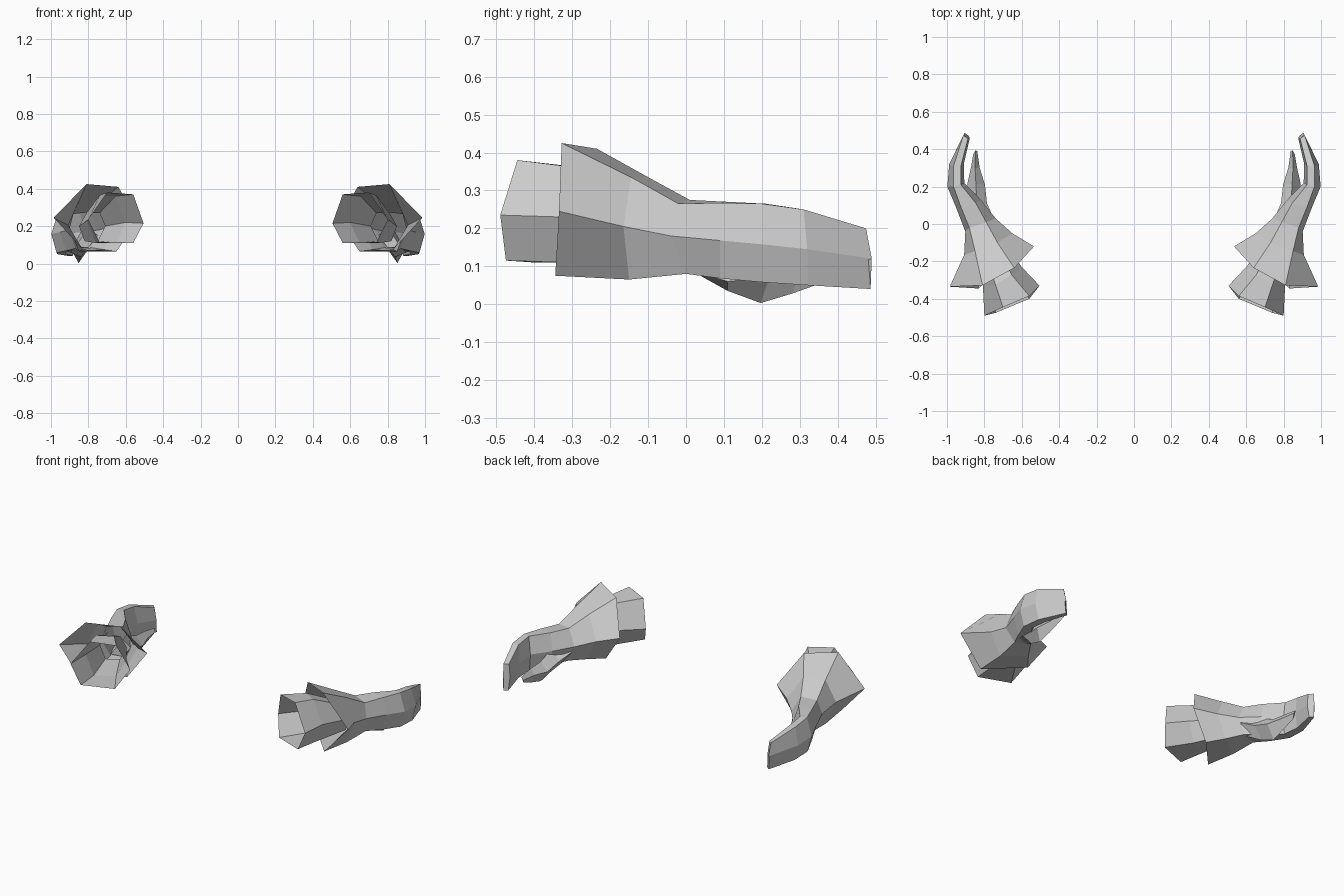
import bpy, bmesh


def loft(name, rings, cap_start=False, cap_end=False):
    """Skin equal-sided rings into a tube, mirrored to make the left/right pair."""
    bm = bmesh.new()
    loops = [[bm.verts.new(p) for p in ring] for ring in rings]
    n = len(loops[0])
    for a, b in zip(loops, loops[1:]):
        for i in range(n):
            j = (i + 1) % n
            bm.faces.new((a[i], a[j], b[j], b[i]))
    if cap_start:
        bm.faces.new(loops[0])
    if cap_end:
        bm.faces.new(loops[-1])
    bmesh.ops.recalc_face_normals(bm, faces=bm.faces[:])
    me = bpy.data.meshes.new(name)
    bm.to_mesh(me)
    bm.free()
    ob = bpy.data.objects.new(name, me)
    bpy.context.collection.objects.link(ob)
    ob.modifiers.new("Mirror", 'MIRROR').use_mirror_merge = False
    return ob


# Ring order: outer, outer top, inner top, inner, inner bottom, outer bottom
wrist = [(.902, -.04, .18), (.88, -.02, .265), (.79, .01, .275),
         (.74, .03, .18), (.78, .03, .085), (.87, 0, .08)]

# Flared glove cuff, open at the rear
cuff_rim = [(.985, -.335, .245), (.81, -.328, .425), (.64, -.235, .41),
            (.535, -.12, .23), (.65, -.15, .065), (.83, -.345, .075)]
cuff_mid = [(.908, -.165, .205), (.85, -.145, .335), (.73, -.10, .335),
            (.65, -.05, .205), (.72, -.06, .075), (.85, -.15, .065)]
loft("glove_cuff", [cuff_rim, cuff_mid, wrist])

# Palm and joined fingers, curling inwards at the tip
palm = [(.952, .09, .168), (.925, .09, .267), (.845, .11, .27),
        (.82, .13, .17), (.845, .12, .07), (.92, .09, .068)]
knuckles = [(.998, .2, .158), (.965, .2, .265), (.925, .21, .265),
            (.907, .22, .16), (.92, .21, .06), (.97, .2, .058)]
fingers = [(.988, .32, .145), (.965, .31, .25), (.925, .31, .25),
           (.91, .32, .145), (.92, .32, .05), (.965, .32, .05)]
tips = [(.905, .49, .12), (.912, .475, .2), (.888, .455, .198),
        (.878, .46, .12), (.883, .47, .042), (.905, .487, .04)]
loft("mitten_hand", [wrist, palm, knuckles, fingers, tips], cap_end=True)

# Thumb under the palm: four-sided, tapering forwards
thumb = [
    [(.87, .0, .09), (.80, .02, .19), (.75, .03, .15), (.80, .02, .085)],
    [(.90, .11, .06), (.84, .11, .17), (.786, .11, .11), (.84, .11, .035)],
    [(.89, .22, .07), (.845, .21, .13), (.797, .21, .08), (.852, .197, .003)],
    [(.872, .30, .08), (.85, .30, .12), (.825, .30, .085), (.85, .28, .028)],
    [(.86, .37, .085), (.848, .395, .105), (.838, .39, .085), (.85, .37, .06)],
]
loft("thumb", thumb, cap_start=True, cap_end=True)

# Hexagonal sleeve, open at the rear and tucked inside the cuff
sleeve_end = [(.80, -.49, .235), (.70, -.445, .38), (.56, -.385, .37),
              (.505, -.33, .215), (.56, -.40, .11), (.74, -.475, .115)]
sleeve_mid = [(.808, -.33, .23), (.74, -.325, .365), (.655, -.27, .36),
              (.60, -.23, .22), (.65, -.26, .11), (.76, -.32, .11)]
sleeve_in = [(.85, -.13, .20), (.81, -.12, .27), (.74, -.09, .27),
             (.71, -.07, .20), (.75, -.08, .12), (.82, -.12, .12)]
loft("sleeve", [sleeve_end, sleeve_mid, sleeve_in])
